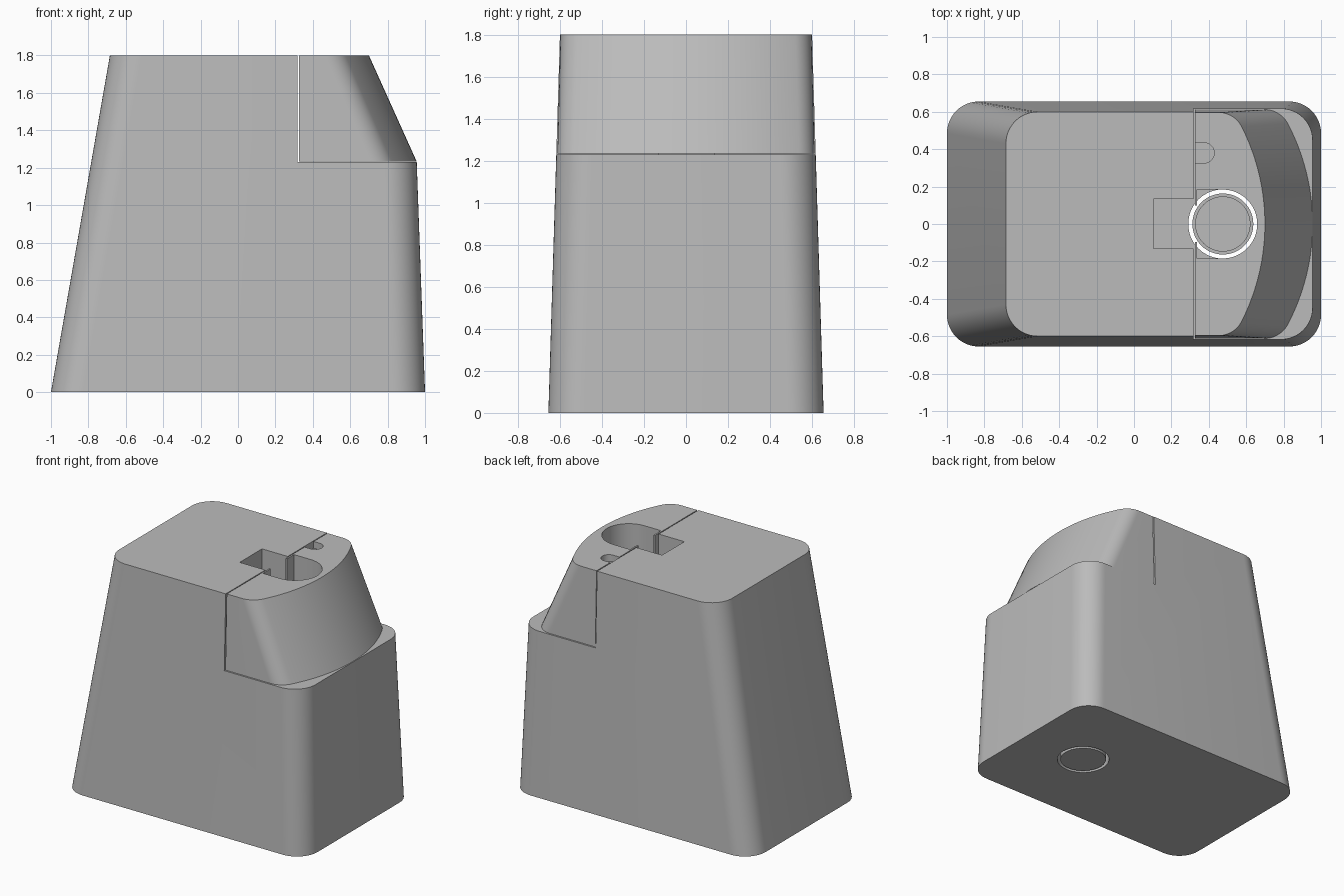
import bpy, bmesh
from math import sin, cos, pi, atan2, sqrt, radians

old = bpy.data.objects.get("Cube")
if old:
    bpy.data.objects.remove(old, do_unlink=True)

grey = bpy.data.materials.new("plain_grey")
grey.use_nodes = True
grey.diffuse_color = (0.5, 0.5, 0.5, 1)
grey.node_tree.nodes["Principled BSDF"].inputs["Base Color"].default_value = (0.5, 0.5, 0.5, 1)


def arc(cx, cy, r, a0, a1, n=12):
    return [(cx + r * cos(a0 + (a1 - a0) * i / n), cy + r * sin(a0 + (a1 - a0) * i / n))
            for i in range(n + 1)]


def rounded_rect(x0, x1, h, r):
    corners = [(x1 - r, h - r), (x0 + r, h - r), (x0 + r, r - h), (x1 - r, r - h)]
    return [p for i, (cx, cy) in enumerate(corners)
            for p in arc(cx, cy, r, i * pi / 2, (i + 1) * pi / 2)]


def bowed_outline(x0, x1, h, R=1.15, r=0.14):
    """Straight back, flat sides, filleted corners and a bowed end."""
    c = x1 - R
    d = sqrt((R - r) ** 2 - (h - r) ** 2)
    a = atan2(h - r, d)
    return ([(x0, -h)] + arc(c + d, r - h, r, -pi / 2, -a)
            + arc(c, 0, R, -a, a, 32)[1:-1]
            + arc(c + d, h - r, r, a, pi / 2) + [(x0, h)])


def slot(x0, cx, cy, r):
    return [(x0, cy - r)] + arc(cx, cy, r, -pi / 2, pi / 2, 32) + [(x0, cy + r)]


def loft(name, low, high, z0, z1):
    """Solid between two outlines with the same number of points."""
    bm = bmesh.new()
    a = [bm.verts.new((x, y, z0)) for x, y in low]
    b = [bm.verts.new((x, y, z1)) for x, y in high]
    for i in range(len(a)):
        j = (i + 1) % len(a)
        bm.faces.new((a[i], a[j], b[j], b[i]))
    bm.faces.new(a[::-1])
    bm.faces.new(b)
    bmesh.ops.recalc_face_normals(bm, faces=bm.faces)
    mesh = bpy.data.meshes.new(name)
    bm.to_mesh(mesh)
    bm.free()
    mesh.materials.append(grey)
    obj = bpy.data.objects.new(name, mesh)
    bpy.context.collection.objects.link(obj)
    return obj


def prism(name, outline, z0, z1):
    return loft(name, outline, outline, z0, z1)


def box(name, x0, x1, y0, y1, z0, z1):
    return prism(name, [(x0, y0), (x1, y0), (x1, y1), (x0, y1)], z0, z1)


def circle(r):
    return arc(HOLE_X, 0, r, 0, 2 * pi, 64)[:-1]


def activate(obj):
    bpy.ops.object.select_all(action='DESELECT')
    obj.select_set(True)
    bpy.context.view_layer.objects.active = obj


def cut(obj, cutter):
    cutter.hide_render = True
    mod = obj.modifiers.new("cut", 'BOOLEAN')
    mod.operation = 'DIFFERENCE'
    mod.solver = 'EXACT'
    mod.object = cutter
    activate(obj)
    bpy.ops.object.modifier_apply(modifier=mod.name)
    bpy.data.objects.remove(cutter, do_unlink=True)


TOP, STEP, SEAM, HOLE_X = 1.8, 1.23, 0.318, 0.475

# Tapered body with the step, the square pocket and the round shaft
body = loft("body", rounded_rect(-1, 1, 0.655, 0.17),
            rounded_rect(-0.685, 0.935, 0.6, 0.17), 0, TOP)
cut(body, box("step_cutter", SEAM, 1.5, -1, 1, STEP, 2))
cut(body, box("pocket_cutter", 0.105, 0.4, -0.13, 0.135, STEP, 2))
cut(body, prism("shaft_cutter", circle(0.185), -0.1, 1.5))

# Sloped cap on the step, with a bowed end
cap = loft("cap", bowed_outline(0.325, 0.955, 0.612),
           bowed_outline(0.325, 0.7, 0.597), STEP + 0.004, TOP)
cut(cap, prism("bay_cutter", slot(0.337, HOLE_X, 0, 0.184), 1, 2))
cut(cap, box("mouth_cutter", 0.2, 0.4, -0.095, 0.1, 1, 2))
cut(cap, prism("notch_cutter", slot(0.2, 0.375, 0.38, 0.054), TOP - 0.05, 2))

# Cup standing free in the shaft
cup = prism("shaft_cup", circle(0.163), 0, 0.3)
cut(cup, prism("cup_cutter", circle(0.145), 0.02, 0.5))

for part in (body, cap, cup):
    activate(part)
    bpy.ops.object.shade_smooth_by_angle(angle=radians(30))
